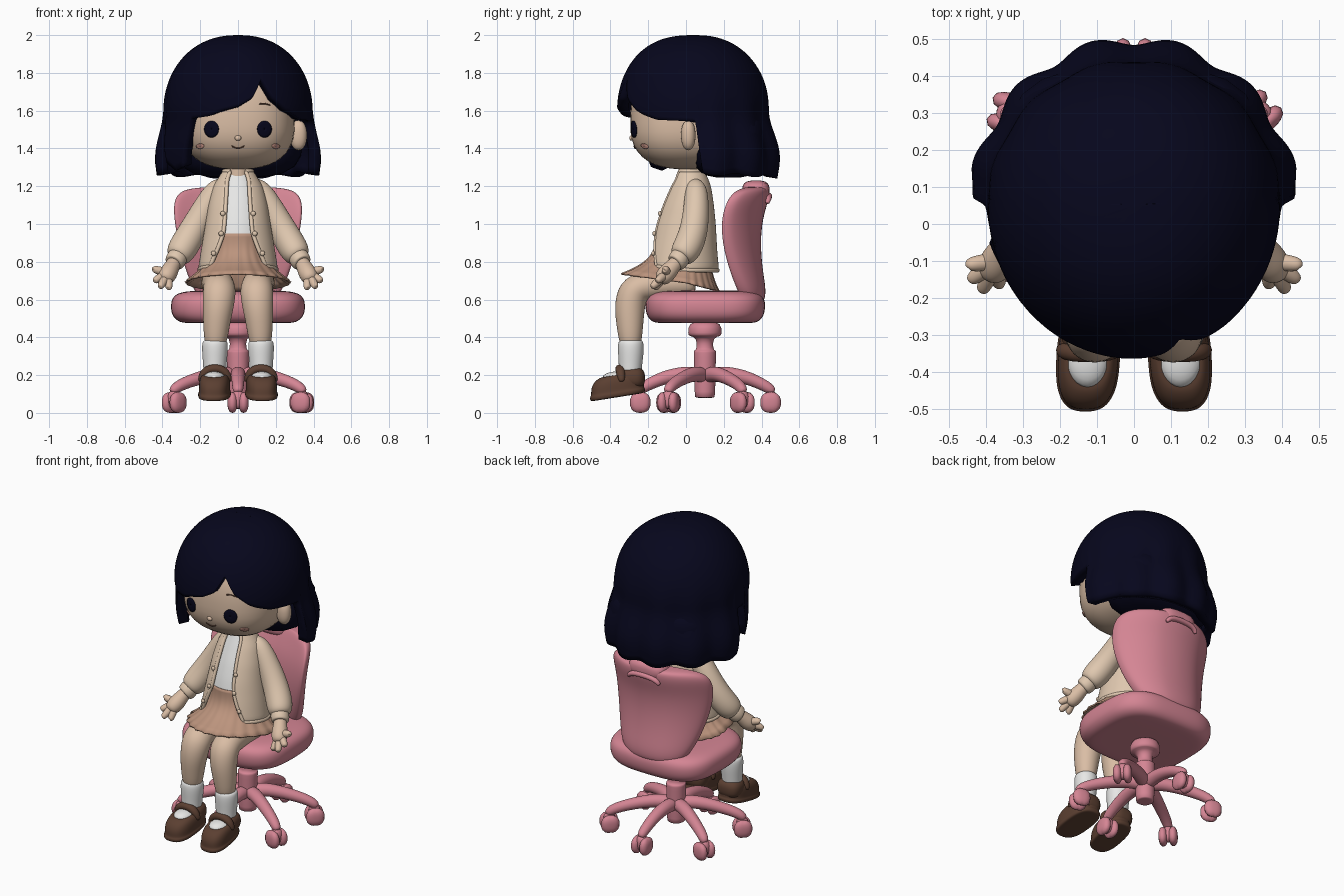
import bpy, bmesh, math
from mathutils import Vector, Matrix

if "Cube" in bpy.data.objects:
    bpy.data.objects.remove(bpy.data.objects["Cube"])

def mat(name, r, g, b):
    m = bpy.data.materials.new(name)
    m.diffuse_color = (r, g, b, 1)
    m.use_nodes = True
    m.node_tree.nodes["Principled BSDF"].inputs["Base Color"].default_value = m.diffuse_color
    return m

HAIR = mat("navy hair", .002, .002, .012)
SKIN = mat("skin", .70, .51, .375)
KNIT = mat("beige knit", .74, .575, .43)
SKIRT = mat("tan skirt", .50, .295, .205)
WHITE = mat("white cloth", .80, .80, .79)
SHOE = mat("brown leather", .105, .05, .031)
PINK = mat("pink plastic", .66, .235, .295)
BLUSH = mat("blush", .70, .36, .29)

def finish(name, bm, m, sub=0, solid=0):
    bmesh.ops.remove_doubles(bm, verts=bm.verts, dist=1e-5)
    bmesh.ops.recalc_face_normals(bm, faces=bm.faces)
    me = bpy.data.meshes.new(name)
    for f in bm.faces:
        f.smooth = True
    bm.to_mesh(me)
    bm.free()
    me.materials.append(m)
    ob = bpy.data.objects.new(name, me)
    bpy.context.collection.objects.link(ob)
    if solid:
        s = ob.modifiers.new("thickness", 'SOLIDIFY')
        s.thickness, s.offset = solid, 0
    if sub:
        s = ob.modifiers.new("smooth", 'SUBSURF')
        s.levels = s.render_levels = sub
    return ob

def loft(name, rings, m, sub=2, cap=True, closed=True, solid=0):
    bm = bmesh.new()
    rows = [[bm.verts.new(p) for p in r] for r in rings]
    n = len(rows[0])
    for a, b in zip(rows, rows[1:]):
        for i in range(n if closed else n - 1):
            j = (i + 1) % n
            bm.faces.new((a[i], a[j], b[j], b[i]))
    if cap:
        for row in (rows[0], rows[-1]):
            c = bm.verts.new(sum((v.co for v in row), Vector()) / n)
            for i in range(n):
                bm.faces.new((row[i], row[(i + 1) % n], c))
    return finish(name, bm, m, sub, solid)

def oval(cx, cy, z, rx, ry, p=2, n=24):
    out = []
    for i in range(n):
        a = 2 * math.pi * i / n
        c, s = math.cos(a), math.sin(a)
        out.append(Vector((cx + rx * math.copysign(abs(c) ** (2 / p), c),
                           cy + ry * math.copysign(abs(s) ** (2 / p), s), z)))
    return out

def tube(name, path, m, n=12, sub=2):
    """path: (x, y, z, radius)"""
    pts = [Vector(p[:3]) for p in path]
    rings, d0, u = [], None, None
    for i, p in enumerate(pts):
        d = (pts[min(i + 1, len(pts) - 1)] - pts[max(i - 1, 0)]).normalized()
        u = d.orthogonal().normalized() if d0 is None else d0.rotation_difference(d) @ u
        v, d0 = d.cross(u), d
        rings.append([p + path[i][3] * (math.cos(t) * u + math.sin(t) * v)
                      for t in (2 * math.pi * k / n for k in range(n))])
    return loft(name, rings, m, sub)

def blob(name, c, r, m, n=2.0, rot=None, seg=32, top=None):
    """superellipsoid; top gives a different upper height"""
    bm = bmesh.new()
    bmesh.ops.create_uvsphere(bm, u_segments=seg, v_segments=seg // 2, radius=1)
    for v in bm.verts:
        rad = (r[0], r[1], top if top and v.co.z > 0 else r[2])
        k = sum(abs(v.co[i] / rad[i]) ** n for i in range(3)) ** (-1 / n)
        co = v.co * k
        v.co = Vector(c) + (rot @ co if rot else co)
    return finish(name, bm, m)

def lerp(table, z):
    for a, b in zip(table, table[1:]):
        if a[0] <= z <= b[0]:
            t = (z - a[0]) / (b[0] - a[0])
            return [p + t * (q - p) for p, q in zip(a[1:], b[1:])]
    return list(table[0 if z < table[0][0] else -1][1:])

# ---- chair: seat, column, backrest
loft("seat", [oval(0, .102, z, x, y, 3.2, 32) for z, x, y in (
    (.475, .26, .23), (.478, .31, .28), (.51, .35, .31), (.56, .358, .32), (.61, .352, .315),
    (.642, .31, .275), (.648, .2, .18))], PINK)
loft("seat_column", [oval(0, .1, z, r, r, 2, 24) for z, r in (
    (.08, .05), (.082, .055), (.27, .058), (.328, .06), (.33, .058), (.334, .043), (.40, .042),
    (.407, .085), (.415, .09), (.48, .09))], PINK, 1)
rings = []
for z, w, back, th in ((.585, .13, .40, .03), (.60, .2, .42, .055), (.66, .24, .425, .065),
                       (.76, .28, .408, .065), (.9, .318, .397, .065), (1.03, .34, .41, .065),
                       (1.12, .342, .44, .065), (1.175, .31, .445, .058), (1.195, .22, .43, .045)):
    r = oval(0, back - th, z, w, th, 3, 32)
    for p in r:
        p.y -= .14 * abs(p.x / .34) ** 2.2
    rings.append(r)
loft("backrest", rings, PINK)
blob("headrest_handle", (0, .37, 1.175), (.125, .072, .055), PINK, 3.2)
tube("rear_grip", [(-.11, .43, 1.11, .014), (-.085, .44, 1.15, .018), (.085, .44, 1.15, .018),
                   (.11, .43, 1.11, .014)], PINK)

# six-arm base with twin-wheel casters
for i in range(6):
    a = math.radians(-90 + 60 * i)
    R = .345 if i % 3 == 0 else .39
    rot = Matrix.Rotation(a + (.25 if i % 3 else 0), 3, 'Z')
    def out(r, z, w):
        return (r * math.cos(a), .103 + r * math.sin(a), z, w)
    tube("base_arm", [out(.02, .195, .042), out(.09, .21, .042), out(.2, .195, .038),
                      out(R - .05, .155, .033), out(R, .125, .03), out(R + .015, .11, .018)], PINK)
    c = Vector(out(R, .055, 0)[:3])
    for s in (-1, 1):
        blob("caster_wheel", c + rot @ Vector((0, s * .03, 0)), (.055, .026, .055), PINK, 2.4, rot, 20)
    blob("caster_axle", c + Vector((0, 0, .015)), (.035, .035, .05), PINK, 2.5, rot, 16)

# ---- torso: shirt, cardigan, skirt.  Rows: z, half width, front y, back y
BODY = [(.75, .205, -.215, .168), (.85, .19, -.195, .158), (1.0, .165, -.16, .15),
        (1.1, .15, -.125, .14), (1.2, .125, -.08, .125), (1.25, .09, -.055, .105),
        (1.28, .075, -.045, .09)]
OPEN = [(.75, .15), (.80, .13), (.86, .105), (.95, .075), (1.15, .062), (1.24, .058), (1.28, .04)]

def body(z, a, inset=0):
    w, f, b = lerp(BODY, z)
    c, h = (f + b) / 2, (b - f) / 2 - inset
    return Vector(((w - inset) * math.sin(a), c - h * math.cos(a), z))

levels = [.755 + .525 * i / 14 for i in range(15)]
loft("shirt", [[body(z, 2 * math.pi * k / 32, .014) for k in range(32)] for z in levels if z > .9], WHITE, 1)
rings, edge = [], []
for z in levels:
    a0 = math.asin(min(.95, lerp(OPEN, z)[0] / lerp(BODY, z)[0]))
    rings.append([body(z, a0 + (2 * math.pi - 2 * a0) * k / 40) for k in range(41)])
    for p in rings[-1]:   # hem rises towards the front
        p.z += max(0, -p.y) * .12 * max(0, 1 - (z - .755) / .3)
    edge.append(rings[-1][0])
loft("cardigan", rings, KNIT, 1, False, False, .016)
tube("cardigan_hem", [(*p, .013) for p in rings[0]], KNIT, 8, 1)
for s in (-1, 1):
    tube("cardigan_trim", [(s * p.x, p.y, p.z, .012) for p in edge], KNIT, 8, 1)
    for k in (2, 5, 8):
        p = edge[k]
        blob("button", (s * (p.x + .012), p.y - .012, p.z), (.014, .009, .014), KNIT, 2, None, 12)
tube("collar", [(*p, .012) for p in rings[-1]], KNIT, 8, 1)

# pleated skirt: hangs close under the cardigan, then flares over the thighs
rings = []
for i in range(13):
    t, ring = i / 12, []
    f = t ** 3.2
    for k in range(144):
        a = 2 * math.pi * k / 144
        c = math.cos(a)
        z = .95 + t * (.69 + .045 * c - .95)
        ple = 1 + .035 * t * (2 * abs((k / 6) % 1 - .5) - .5)
        ry = .158 + .178 * f if c > 0 else .12 + .05 * f
        ring.append(Vector(((.15 + .125 * f) * ple * math.sin(a), -ry * ple * c, z)))
    rings.append(ring)
loft("pleated_skirt", rings, SKIRT, 0, False, True, .01)

for s in (-1, 1):
    # arms and hands
    tube("sleeve", [(s * .07, .045, 1.215, .04), (s * .115, .055, 1.185, .062), (s * .17, .055, 1.09, .07),
                    (s * .235, .045, .97, .078), (s * .29, .01, .875, .083), (s * .315, -.02, .835, .073),
                    (s * .325, -.03, .82, .052)], KNIT)
    tube("cuff", [(s * .315, -.022, .835, .05), (s * .32, -.03, .825, .058), (s * .338, -.052, .795, .056),
                  (s * .342, -.058, .79, .045)], KNIT)
    tube("hand", [(s * .33, -.04, .81, .038), (s * .35, -.07, .775, .042), (s * .368, -.1, .74, .052),
                  (s * .385, -.13, .71, .045), (s * .39, -.14, .70, .025)], SKIN)
    for x, y, z in ((.448, -.11, .762), (.44, -.15, .70), (.41, -.178, .668), (.365, -.165, .66)):
        tube("finger", [(s * .372, -.1, .74, .024), (s * (.372 + x) / 2, (y - .1) / 2, (z + .74) / 2, .026),
                        (s * x, y, z, .021), (s * (x + .003), y - .004, z - .003, .01)], SKIN, 8)
    # legs, socks and strap shoes
    tube("leg", [(s * .12, .05, .69, .082), (s * .11, -.1, .69, .085), (s * .1, -.22, .675, .085),
                 (s * .098, -.282, .645, .092), (s * .105, -.30, .56, .085), (s * .115, -.297, .46, .073),
                 (s * .12, -.293, .34, .058)], SKIN)
    tube("sock", [(s * .122, -.292, .385, .05), (s * .122, -.292, .382, .07), (s * .122, -.292, .32, .07),
                  (s * .123, -.294, .25, .062), (s * .123, -.298, .17, .06)], WHITE, 16)
    rings = [oval(s * .124, -.3625 + dy, z, x, y, 2.7, 24) for z, x, y, dy in (
        (.083, .07, .13, 0), (.085, .086, .145, 0), (.108, .088, .148, 0), (.112, .081, .139, 0),
        (.15, .083, .142, 0), (.185, .078, .13, .006), (.203, .062, .10, .01), (.2, .052, .085, .012))]
    for r in rings:
        for p in r:
            p.z += .16 * (p.y + .3625)
            p.x += s * .05 * -(p.y + .3625)
    loft("shoe", rings, SHOE)
    blob("shoe_heel_cup", (s * .122, -.285, .185), (.076, .068, .058), SHOE, 2.8)
    blob("sock_foot", (s * .126, -.365, .185), (.058, .078, .034), WHITE)
    tube("shoe_strap", [(s * .046, -.34, .165, .018), (s * .06, -.345, .21, .025), (s * .095, -.35, .235, .025),
                        (s * .15, -.35, .235, .025), (s * .184, -.345, .21, .025), (s * .198, -.34, .165, .018)], SHOE)

# ---- head
tube("neck", [(0, .02, 1.18, .065), (0, .02, 1.25, .062), (0, .02, 1.36, .065)], SKIN)
HC, HR, TOP, HN = Vector((0, 0, 1.53)), (.30, .295, .24), .36, 2.5
blob("head", HC, HR, SKIN, HN, None, 48, TOP)

def face_y(x, z):
    rz = TOP if z > HC.z else HR[2]
    q = 1 - abs(x / HR[0]) ** HN - abs((z - HC.z) / rz) ** HN
    return -HR[1] * max(q, 0) ** (1 / HN)

def face_plate(name, cx, cz, rx, rz, m):
    rings = []
    for f in (.02, .35, .7, 1):
        r = oval(cx, cz, 0, rx * f, rz * f, 2, 28)
        rings.append([Vector((p.x, face_y(p.x, p.y) - .003, p.y)) for p in r])
    loft(name, rings, m, 0, False, True, .006)

def face_line(name, pts, m):
    tube(name, [(x, face_y(x, z) - .001, z, .004) for x, z in pts], m, 8, 1)

for s in (-1, 1):
    face_plate("eye", s * .14, 1.502, .038, .044, HAIR)
    face_plate("cheek_blush", s * .2, 1.412, .02, .013, BLUSH)
    blob("ear", (s * .32, .012, 1.47), (.045, .038, .08), SKIN, 2.2)
    face_line("eyebrow", [(s * .11, 1.635), (s * .14, 1.64), (s * .175, 1.628)], SHOE)
face_line("mouth", [(-.035, 1.415), (-.018, 1.403), (0, 1.399), (.018, 1.403), (.035, 1.415)], SHOE)
blob("nose", (0, -.290, 1.455), (.018, .01, .014), SKIN, 2, None, 16)

# ---- bob haircut: hem height by angle, 0 = front, positive = right
HEM = [(-180, 1.25), (-95, 1.27), (-91, 1.53), (-77, 1.53), (-74, 1.33), (-63, 1.29), (-52, 1.31),
       (-45, 1.45), (-40, 1.56), (-23, 1.575), (-12, 1.60), (0, 1.62), (11, 1.66), (20, 1.76), (29, 1.66),
       (41, 1.60), (60, 1.555), (91, 1.54), (95, 1.27), (180, 1.25)]
ROWS, COLS = 36, 240
rings = []
for i in range(ROWS + 1):
    ring = []
    for k in range(COLS):
        deg = -180 + 360 * k / COLS
        a = math.radians(deg)
        c = math.cos(a)
        wave = math.cos(math.radians(12 * (abs(deg) - 105))) * min(1, max(0, (abs(deg) - 92) / 12))
        z = 1.97 - (1.97 - lerp(HEM, deg)[0] + .008 * wave) * (i / ROWS) ** 1.7
        v = max(0, 1.6 - z)
        cap = math.sqrt(max(0, 1 - (max(0, z - 1.6) / .37) ** 2)) ** .88
        g = .5 - .5 * math.cos(math.pi * min(v / .25, 1)) - 3 * max(0, v - .27)
        rx = (.365 + .045 * g) * cap
        if c > 0:
            rx -= .3 * v * math.sqrt(c)
            ry = (.385 - .1 * v) * cap ** .85
        else:
            ry = (.362 + .055 * g) * cap
        lobe = 1 + .03 * min(1, max(0, 1.75 - z) / .4) * wave
        ring.append(Vector((rx * lobe * math.sin(a), .05 - ry * lobe * c, z)))
    rings.append(ring)
loft("bob_hair", rings, HAIR, 0, False, True, .06)
blob("hair_back_fill", (0, .225, 1.43), (.34, .2, .185), HAIR, 3)
